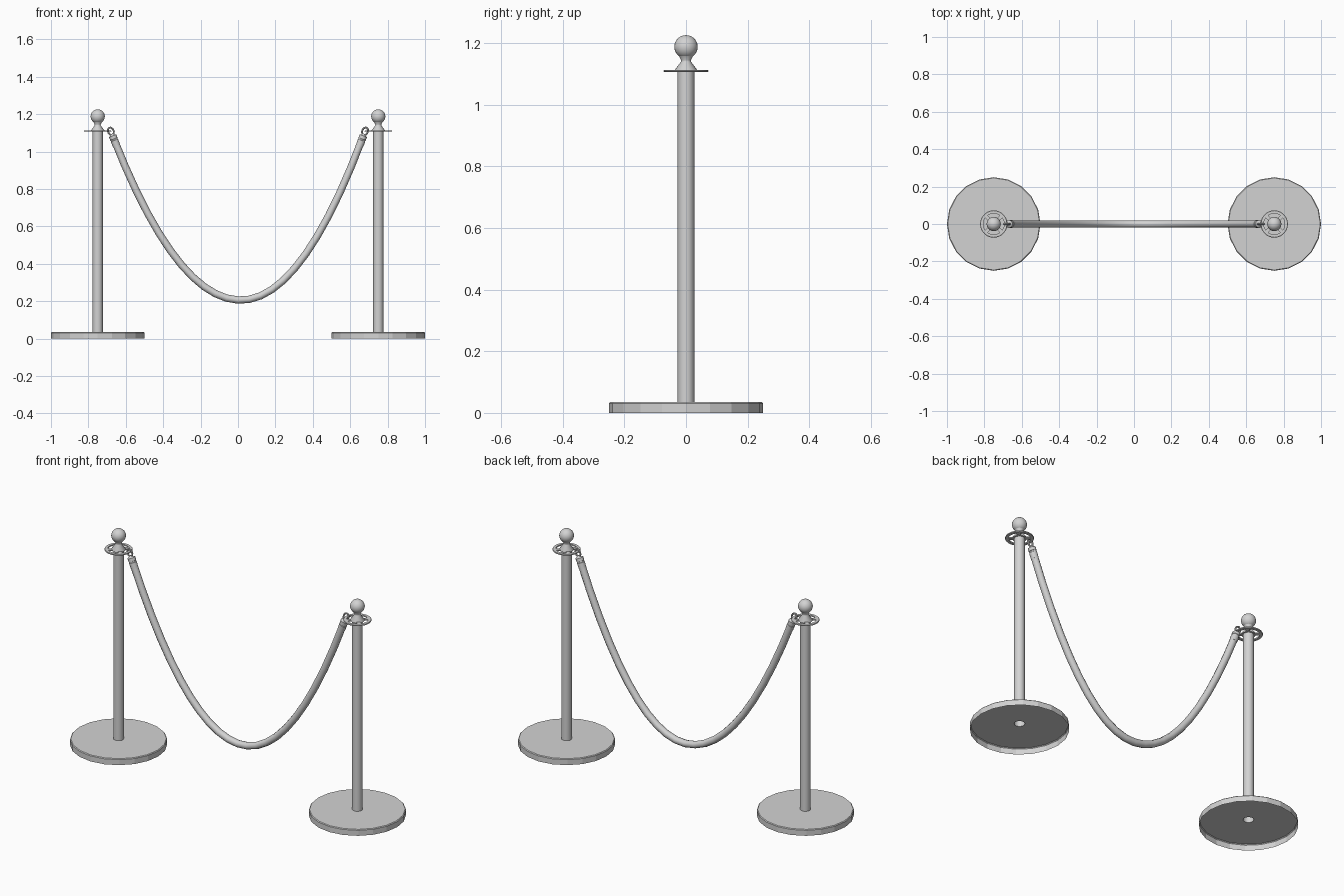
import bpy, bmesh, math
from mathutils import Vector

cube = bpy.data.objects.get("Cube")
if cube:
    bpy.data.objects.remove(cube, do_unlink=True)

steel = bpy.data.materials.new("brushed grey")
steel.use_nodes = True
GREY = (0.65, 0.65, 0.65, 1)
steel.diffuse_color = GREY
steel.node_tree.nodes["Principled BSDF"].inputs["Base Color"].default_value = GREY


def finish(name, bm, smooth=True, location=(0, 0, 0)):
    bmesh.ops.recalc_face_normals(bm, faces=bm.faces)
    mesh = bpy.data.meshes.new(name)
    bm.to_mesh(mesh)
    bm.free()
    mesh.materials.append(steel)
    obj = bpy.data.objects.new(name, mesh)
    obj.location = location
    bpy.context.collection.objects.link(obj)
    if smooth:
        bpy.ops.object.select_all(action='DESELECT')
        obj.select_set(True)
        bpy.context.view_layer.objects.active = obj
        bpy.ops.object.shade_smooth_by_angle(angle=math.radians(40))
    return obj


def lathe(name, profile, sides, location, smooth=True, closed=False):
    """Spin an (r, z) profile around z."""
    bm = bmesh.new()
    verts = [bm.verts.new((r, 0, z)) for r, z in profile]
    pairs = list(zip(verts, verts[1:]))
    if closed:
        pairs.append((verts[-1], verts[0]))
    edges = [bm.edges.new(p) for p in pairs]
    bmesh.ops.spin(bm, geom=verts + edges, axis=(0, 0, 1), cent=(0, 0, 0),
                   angle=math.tau, steps=sides, use_merge=True)
    bmesh.ops.remove_doubles(bm, verts=bm.verts, dist=0.0001)
    return finish(name, bm, smooth, location)


def tube(name, points, radii, sides, loop=False):
    """Sweep a circle along a path lying in the xz plane."""
    bm = bmesh.new()
    rings, n = [], len(points)
    for i, p in enumerate(points):
        before = points[i - 1] if loop or i else p
        after = points[(i + 1) % n] if loop or i < n - 1 else p
        t = (after - before).normalized()
        side = Vector((t.z, 0, -t.x))
        ring = []
        for k in range(sides):
            a = math.tau * k / sides
            ring.append(bm.verts.new(p + radii[i] * (side * math.cos(a) + Vector((0, math.sin(a), 0)))))
        rings.append(ring)
    for i in range(n if loop else n - 1):
        a, b = rings[i], rings[(i + 1) % n]
        for k in range(sides):
            m = (k + 1) % sides
            bm.faces.new((a[k], a[m], b[m], b[k]))
    if not loop:
        bm.faces.new(rings[0])
        bm.faces.new(rings[-1])
    return finish(name, bm)


POST_X, POLE_R, RING_Z, BASE_TOP = 0.75, 0.027, 1.11, 0.035


def spokes(name, location):
    bm = bmesh.new()
    for k in range(4):
        a = math.radians(45 + 90 * k)
        made = bmesh.ops.create_cube(bm, size=1)["verts"]
        for v in made:
            x, y = 0.043 + v.co.x * 0.034, v.co.y * 0.02
            v.co = (x * math.cos(a) - y * math.sin(a),
                    x * math.sin(a) + y * math.cos(a), v.co.z * 0.006)
    return finish(name, bm, False, location)


for side, sign in (("left", 1), ("right", -1)):
    foot = (sign * POST_X, 0, 0)
    ring_at = (sign * POST_X, 0, RING_Z)
    # Round foot: a shallow shell, hollow underneath
    lathe(side + "_base", [(0.25, 0), (0.25, 0.031), (0.246, BASE_TOP),
                           (POLE_R, BASE_TOP)], 20, foot, smooth=False)
    # Hollow pole
    lathe(side + "_pole", [(POLE_R, BASE_TOP), (POLE_R, RING_Z)], 20, foot)
    # Spoked ring for the rope hooks
    lathe(side + "_hook_ring", [(0.056, -0.0035), (0.071, -0.0035), (0.073, 0),
                                (0.071, 0.0035), (0.056, 0.0035)], 28,
          ring_at, closed=True)
    spokes(side + "_ring_spokes", ring_at)
    # Conical collar under the finial
    lathe(side + "_collar", [(0, -0.0035), (0.036, -0.0035), (0.036, 0.0035), (0.016, 0.030),
                             (0.016, 0.035), (0.023, 0.048), (0, 0.050)], 20, ring_at)
    # Ball finial
    bm = bmesh.new()
    bmesh.ops.create_uvsphere(bm, u_segments=20, v_segments=14, radius=0.038)
    finish(side + "_ball", bm, True, (foot[0], 0, 1.188))

# Hanging rope, lowest a little off centre
SPAN, SAG_X, LOW, RISE, STEPS = 0.665, 0.015, 0.206, 0.865, 22


def half_span(x):
    return SPAN - SAG_X if x > SAG_X else SPAN + SAG_X


def rope_point(x):
    return Vector((x, 0, LOW + RISE * ((x - SAG_X) / half_span(x)) ** 2))


path = [rope_point(SPAN * (2 * i / STEPS - 1)) for i in range(STEPS + 1)]
tube("rope", path, [0.0195] * len(path), 10)

# Grooved end caps and elongated hook loops
for side, sign in (("left", 1), ("right", -1)):
    along = Vector((sign * half_span(sign), 0, 2 * RISE)).normalized()
    across = Vector((along.z, 0, -along.x))
    end = rope_point(sign * SPAN)
    cap = [(-0.045, 0.020), (-0.012, 0.021), (-0.010, 0.018), (-0.005, 0.018),
           (-0.003, 0.021), (0.014, 0.021), (0.020, 0.010), (0.026, 0.007)]
    tube(side + "_rope_cap", [end + along * d for d, r in cap], [r for d, r in cap], 12)
    centre = end + along * 0.040
    angles = [math.tau * k / 16 for k in range(16)]
    loop = [centre + along * 0.021 * math.cos(a) + across * 0.015 * math.sin(a) for a in angles]
    tube(side + "_hook", loop, [0.005] * len(loop), 8, loop=True)
